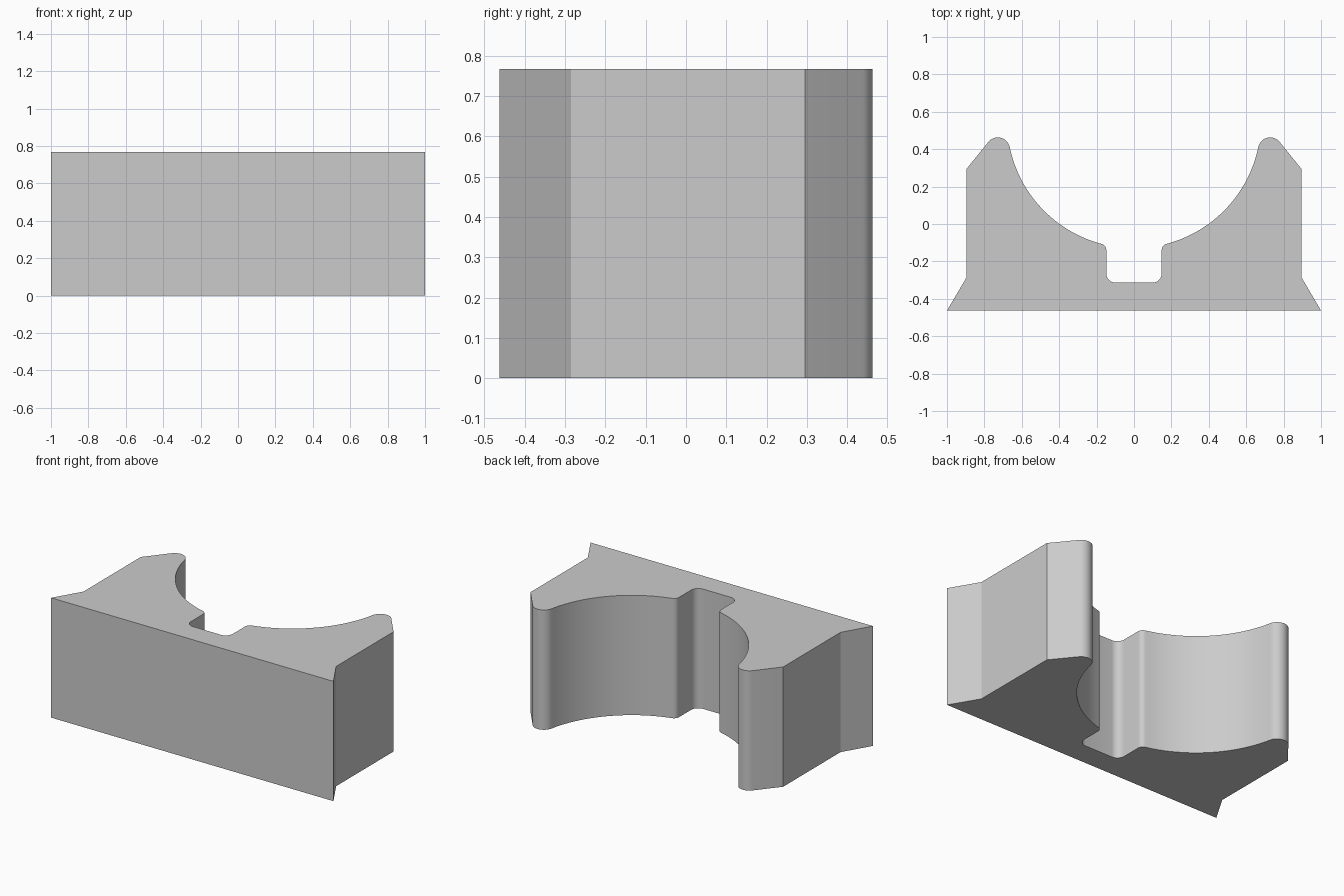
import bpy, bmesh
from math import cos, sin, radians, sqrt, atan2, degrees

old = bpy.data.objects.get("Cube")
if old:
    bpy.data.objects.remove(old, do_unlink=True)

HEIGHT = 0.767


def arc(cx, cy, r, start, end, steps):
    """Points along a circular arc, angles in degrees."""
    angles = [radians(start + (end - start) * i / steps) for i in range(steps + 1)]
    return [(cx + r * cos(a), cy + r * sin(a)) for a in angles]


# Cradle circle, rounded horn tip and rounded slot lip, all tangent
cradle_y, cradle_r = 0.55, 0.679
tip_x, tip_y, tip_r = 0.728, 0.398, 0.065
slot_x, lip_r = 0.148, 0.035
floor_y, floor_r = -0.314, 0.05
lip_x = slot_x + lip_r
lip_y = cradle_y - sqrt((cradle_r + lip_r) ** 2 - lip_x ** 2)
tip_angle = degrees(atan2(tip_y - cradle_y, tip_x))
lip_angle = degrees(atan2(lip_y - cradle_y, lip_x))

# Half outline, from the front corner round to the slot floor
half = [(1, -0.463), (0.895, -0.285), (0.895, 0.295)]
half += arc(tip_x, tip_y, tip_r, 39, 180 + tip_angle, 14)
half += arc(0, cradle_y, cradle_r, tip_angle, lip_angle, 32)[1:-1]
half += arc(lip_x, lip_y, lip_r, 180 + lip_angle, 180, 8)
half += arc(slot_x - floor_r, floor_y + floor_r, floor_r, 0, -90, 8)
outline = half + [(-x, y) for x, y in reversed(half)]

# Extrude the outline upward
bm = bmesh.new()
base = bm.faces.new([bm.verts.new((x, y, 0)) for x, y in outline])
top = bmesh.ops.extrude_face_region(bm, geom=[base], use_keep_orig=True)["geom"]
bmesh.ops.translate(bm, verts=[v for v in top if isinstance(v, bmesh.types.BMVert)],
                    vec=(0, 0, HEIGHT))
bmesh.ops.recalc_face_normals(bm, faces=bm.faces)
mesh = bpy.data.meshes.new("cradle_block")
bm.to_mesh(mesh)
bm.free()

block = bpy.data.objects.new("cradle_block", mesh)
bpy.context.collection.objects.link(block)

# Plain grey
grey = bpy.data.materials.new("light_grey")
grey.use_nodes = True
color = (0.6, 0.6, 0.6, 1)
grey.diffuse_color = color
grey.node_tree.nodes["Principled BSDF"].inputs["Base Color"].default_value = color
mesh.materials.append(grey)

# Smooth curved walls, sharp corners
bpy.context.view_layer.objects.active = block
block.select_set(True)
bpy.ops.object.shade_smooth_by_angle(angle=radians(25))
